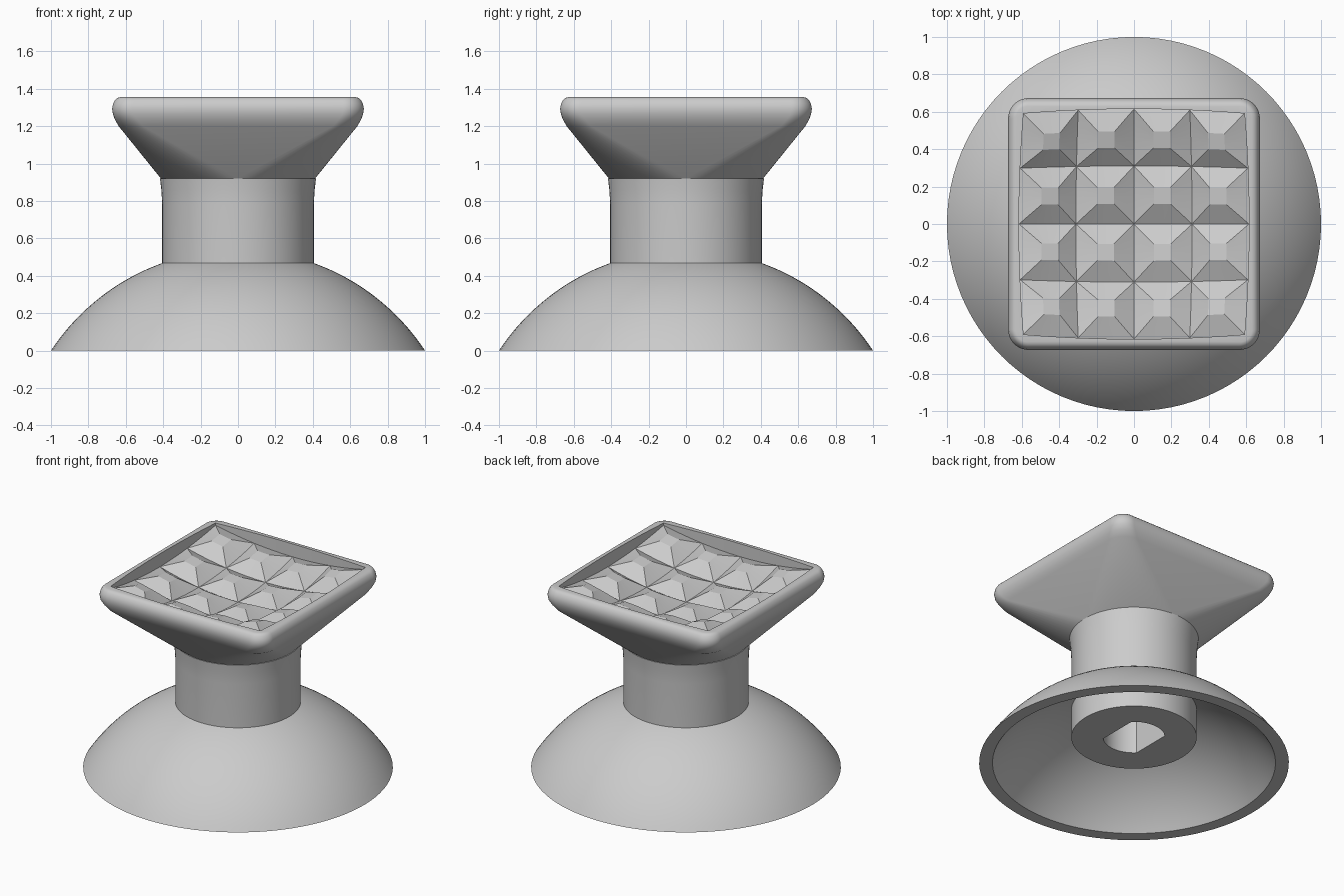
import bpy, bmesh
from math import sin, cos, pi, sqrt, asin, radians
from mathutils import Vector

if "Cube" in bpy.data.objects:
    bpy.data.objects.remove(bpy.data.objects["Cube"])

grey = bpy.data.materials.new("matte grey")
grey.use_nodes = True
grey.diffuse_color = (0.6, 0.6, 0.6, 1)
grey.node_tree.nodes["Principled BSDF"].inputs["Base Color"].default_value = grey.diffuse_color

SIDES = 96
RIM_Z = 1.355


def circle(r, z, flat=9.0):
    """Ring of points; flat limits how far it reaches along x."""
    pts = []
    for i in range(SIDES):
        a = 2 * pi * i / SIDES
        pts.append((max(-flat, min(flat, r * cos(a))), r * sin(a), z))
    return pts


def rounded_square(half, r, z, steps=16):
    pts = []
    for q in range(4):
        mid = pi / 4 + q * pi / 2
        cx, cy = [(half - r) * sqrt(2) * f(mid) for f in (cos, sin)]
        for i in range(steps + 1):
            a = q * pi / 2 + i / steps * pi / 2
            pts.append((cx + r * cos(a), cy + r * sin(a), z))
    return pts


def loft(bm, rings, closed=False):
    loops = [[bm.verts.new(p) for p in ring] for ring in rings]
    pairs = list(zip(loops, loops[1:]))
    if closed:
        pairs.append((loops[-1], loops[0]))
    for lo, hi in pairs:
        n = len(lo)
        for i in range(n):
            j = (i + 1) % n
            bm.faces.new((lo[i], lo[j], hi[j], hi[i]))
    return loops


def finish(name, bm, smooth=35):
    bmesh.ops.remove_doubles(bm, verts=bm.verts, dist=0.0001)
    bmesh.ops.recalc_face_normals(bm, faces=bm.faces)
    mesh = bpy.data.meshes.new(name)
    bm.to_mesh(mesh)
    bm.free()
    mesh.materials.append(grey)
    ob = bpy.data.objects.new(name, mesh)
    bpy.context.collection.objects.link(ob)
    bpy.ops.object.select_all(action="DESELECT")
    ob.select_set(True)
    bpy.context.view_layer.objects.active = ob
    if smooth:
        bpy.ops.object.shade_smooth_by_angle(angle=radians(smooth))
    return ob


# Hollow spherical base skirt
DROP = 0.659


def cap_rings(r_out, r_in, steps=20):
    big = sqrt(r_out ** 2 + DROP ** 2)
    a0, a1 = asin(r_out / big), asin(r_in / big)
    rings = []
    for i in range(steps + 1):
        a = a0 + (a1 - a0) * i / steps
        rings.append(circle(big * sin(a), big * cos(a) - DROP))
    return rings


bm = bmesh.new()
loft(bm, cap_rings(1.0, 0.39) + cap_rings(0.914, 0.39)[::-1], closed=True)
finish("base_skirt", bm)

# Stem with a two-flat socket underneath
bm = bmesh.new()
loops = loft(bm, [circle(0.2, 0.6, 0.141), circle(0.2, 0.19, 0.141), circle(0.405, 0.19),
                  circle(0.405, 0.78), circle(0.41, 0.86), circle(0.417, 0.92)])
bm.faces.new(loops[0])
bm.faces.new(loops[-1])
finish("stem", bm)

# Dished grid: points on a sphere hanging above the cap
CELLS = 4
RADIUS = 2.2
SPAN = asin(0.615 / RADIUS)


def dish(s, t, lift=0.0):
    """s and t run from -1 to 1 across the dish."""
    u, v, r = s * SPAN, t * SPAN, RADIUS - lift
    x, y = r * sin(u) * cos(v), r * sin(v) * cos(u)
    return Vector((x, y, 3.375 - sqrt(r * r - x * x - y * y)))


# Cap: round neck flaring into a soft-edged square, with a recessed opening
profile = [(0.92, 0.412, 0.412), (1.2, 0.638, 0.13), (1.235, 0.658, 0.12),
           (1.265, 0.669, 0.11), (1.295, 0.673, 0.11), (1.32, 0.668, 0.105),
           (1.34, 0.657, 0.095), (1.351, 0.645, 0.08), (RIM_Z, 0.63, 0.06)]
bm = bmesh.new()
loops = loft(bm, [rounded_square(h, r, z) for z, h, r in profile])
bmesh.ops.remove_doubles(bm, verts=bm.verts, dist=0.0001)
rim_edges = [e for e in bm.edges if e.is_boundary and e.verts[0].co.z > 1.3]

outline = []
STEPS = 16
for i in range(STEPS):
    outline.append((-1 + 2 * i / STEPS, -1))
for k in range(3):
    outline += [(-t, s) for s, t in outline[-STEPS:]]
floor_ring = [dish(s, t) for s, t in outline]
top_ring = [(p.x, p.y, RIM_Z) for p in floor_ring]
wall = loft(bm, [floor_ring, top_ring])
n = len(wall[1])
inner_edges = [bm.edges.get((wall[1][i], wall[1][(i + 1) % n])) for i in range(n)]
bmesh.ops.triangle_fill(bm, edges=rim_edges + inner_edges, normal=(0, 0, 1), use_beauty=True)
finish("cap", bm)

# Grip pad: a grid of blunt pyramids following the dish
HEIGHT = 0.06
TOP = 0.3
bm = bmesh.new()
cell = 2 / CELLS
for ix in range(CELLS):
    for iy in range(CELLS):
        cs, ct = -1 + cell * (ix + 0.5), -1 + cell * (iy + 0.5)
        rings = []
        for size, lift in ((1, 0), (TOP, HEIGHT)):
            ring = []
            for k in range(4):
                a, b = [(-1, -1), (1, -1), (1, 1), (-1, 1)][k], [(1, -1), (1, 1), (-1, 1), (-1, -1)][k]
                for f in (0, 0.25, 0.5, 0.75):
                    s = a[0] + (b[0] - a[0]) * f
                    t = a[1] + (b[1] - a[1]) * f
                    ring.append(dish(cs + s * size * cell / 2, ct + t * size * cell / 2, lift))
            rings.append(ring)
        top = loft(bm, rings)[1]
        bm.faces.new(top)
finish("grip_pad", bm, 12)
